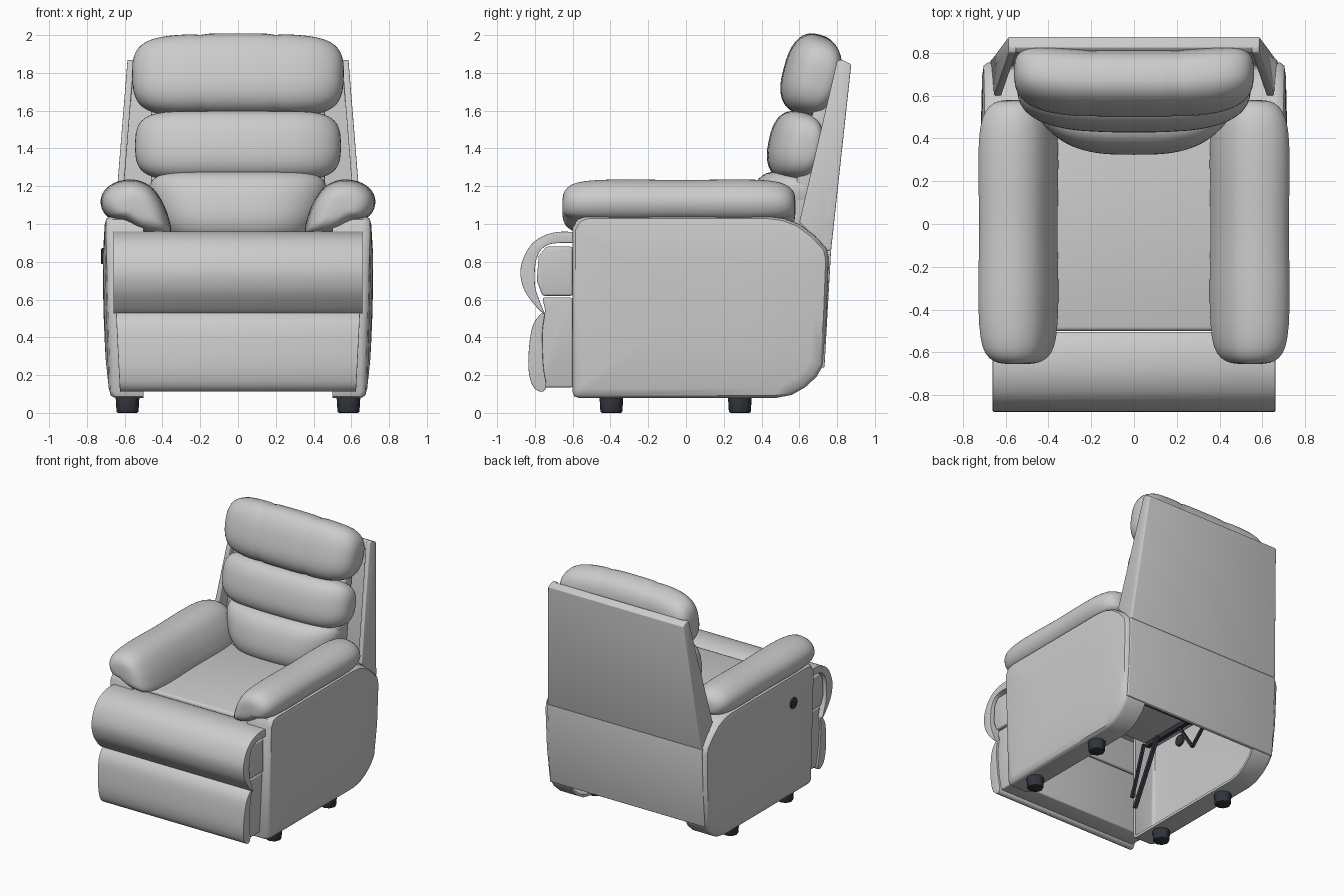
import bpy, bmesh, math
from mathutils import Vector

if "Cube" in bpy.data.objects:
    bpy.data.objects.remove(bpy.data.objects["Cube"])

dark = bpy.data.materials.new("dark_plastic")
dark.diffuse_color = (0.03, 0.035, 0.045, 1)
dark.use_nodes = True
dark.node_tree.nodes["Principled BSDF"].inputs["Base Color"].default_value = dark.diffuse_color


def finish(name, bm, mods=(), mat=None, angle=40):
    bmesh.ops.recalc_face_normals(bm, faces=bm.faces)
    me = bpy.data.meshes.new(name)
    bm.to_mesh(me)
    bm.free()
    ob = bpy.data.objects.new(name, me)
    bpy.context.collection.objects.link(ob)
    bpy.ops.object.select_all(action='DESELECT')
    ob.select_set(True)
    bpy.context.view_layer.objects.active = ob
    for kind, props in mods:
        m = ob.modifiers.new(kind.lower(), kind)
        for k, v in props.items():
            setattr(m, k, v)
        bpy.ops.object.modifier_apply(modifier=m.name)
    if mat:
        ob.data.materials.append(mat)
    bpy.ops.object.shade_smooth_by_angle(angle=math.radians(angle))
    return ob


def bevel(w, seg=3):
    return ('BEVEL', dict(width=w, segments=seg, limit_method='ANGLE', angle_limit=math.radians(35)))


def loft(rings, caps=(True, True)):
    bm = bmesh.new()
    vs = [[bm.verts.new(p) for p in r] for r in rings]
    n = len(vs[0])
    for a, b in zip(vs, vs[1:]):
        for i in range(n):
            bm.faces.new((a[i], a[(i + 1) % n], b[(i + 1) % n], b[i]))
    for use, r in zip(caps, (vs[0], vs[-1])):
        if use:
            bm.faces.new(r)
    return bm


def prism(name, pts, x0, x1, w=0.0, seg=3):
    """Extrude a (y, z) profile between x0(z) and x1(z)."""
    f = [x if callable(x) else (lambda z, x=x: x) for x in (x0, x1)]
    bm = loft([[(g(z), y, z) for y, z in pts] for g in f])
    return finish(name, bm, [bevel(w, seg)] if w else [])


def spline(pts, k=5):
    out, n = [], len(pts)
    for i in range(n):
        p = [Vector(pts[(i + j) % n]) for j in (-1, 0, 1, 2)]
        for s in range(k):
            t = s / k
            out.append(tuple(0.5 * (2 * p[1] + (p[2] - p[0]) * t + (2 * p[0] - 5 * p[1] + 4 * p[2] - p[3]) * t * t
                                    + (3 * p[1] - p[0] - 3 * p[2] + p[3]) * t ** 3)))
    return out


def cushion(name, half, cy, cz, a, b, tilt, bow, taper=0, lift=0, crease=0.0):
    """Pillow running along x: superellipse section, ends rounded off."""
    rings, n, m = [], 36, 44
    ct, st = math.cos(tilt), math.sin(tilt)
    for i in range(m + 1):
        u = math.sin((i / m - 0.5) * math.pi * 0.998)
        s = max(0.02, (1 - abs(u) ** 7) ** (1 / 3))
        s *= 1 - crease * math.exp(-((abs(u) - 0.36) / 0.05) ** 2)
        ring = []
        for j in range(n):
            t = 2 * math.pi * j / n
            c, d = math.cos(t), math.sin(t)
            h = a * s * math.copysign(abs(d) ** 0.8, d)
            w = b * s * math.copysign(abs(c) ** 0.8, c)
            z = h * ct - w * st
            ring.append((u * (half + taper * z), cy + w * ct + h * st + bow * abs(u) ** 3,
                         cz + z + lift * (1 - u * u) * max(0, d)))
        rings.append(ring)
    return finish(name, loft(rings), angle=60)


def bar(name, p, q, w=0.02):
    p, q = Vector(p), Vector(q)
    bm = bmesh.new()
    bmesh.ops.create_cube(bm, size=1)
    rot = (q - p).to_track_quat('Z', 'X')
    for v in bm.verts:
        v.co = (p + q) / 2 + rot @ Vector((v.co.x * w, v.co.y * w, v.co.z * (q - p).length))
    return finish(name, bm, mat=dark)


# Back cushions
cushion("head_cushion", 0.56, 0.655, 1.78, 0.205, 0.145, 0.26, 0.05, 0.03, 0.025, 0.03)
cushion("middle_cushion", 0.545, 0.56, 1.415, 0.183, 0.125, 0.2, 0.08, 0, 0, 0.008)
cushion("lumbar_cushion", 0.45, 0.465, 1.09, 0.185, 0.135, 0.2, 0.13, 0.3)

# Backrest: core, rear panel, wings and the lower rear panel
prism("backrest_core", [(0.5, 0.87), (0.71, 1.75), (0.79, 1.75), (0.68, 0.87)], -0.46, 0.46, 0.02)
wide = lambda z: 0.655 - 0.07 * (z - 1.0) / 0.87
prism("rear_panel", [(0.72, 0.86), (0.8, 1.85), (0.825, 1.87), (0.875, 1.845), (0.768, 0.86)],
      lambda z: -wide(z), wide, 0.006)
prism("lower_rear_panel", [(0.74, 0.86), (0.768, 0.86), (0.733, 0.24), (0.70, 0.24)], -0.67, 0.67, 0.006)

# Seat and front roll
prism("seat", [(-0.5, 0.82), (-0.5, 0.945), (0.45, 0.96), (0.45, 0.82)], -0.62, 0.62, 0.02)
prism("front_roll", spline([(-0.51, 0.925), (-0.60, 0.957), (-0.72, 0.95), (-0.82, 0.89), (-0.875, 0.77),
                            (-0.86, 0.66), (-0.80, 0.57), (-0.75, 0.525), (-0.77, 0.58), (-0.80, 0.68),
                            (-0.79, 0.82), (-0.73, 0.89), (-0.60, 0.90), (-0.52, 0.89)]), -0.66, 0.66, 0.015)
prism("front_core", [(-0.6, 0.62), (-0.76, 0.62), (-0.79, 0.7), (-0.78, 0.83), (-0.74, 0.88), (-0.6, 0.88)],
      -0.645, 0.645, 0.012)

# Footrest
foot_w = lambda z: 0.625 + 0.05 * (z - 0.11)
prism("footrest_pad", spline([(-0.75, 0.53), (-0.80, 0.485), (-0.825, 0.4), (-0.835, 0.25), (-0.815, 0.15),
                              (-0.77, 0.112), (-0.74, 0.14), (-0.755, 0.25), (-0.76, 0.42)]),
      lambda z: -foot_w(z), foot_w, 0.015)
prism("footrest_panel", [(-0.6, 0.135), (-0.75, 0.135), (-0.78, 0.2), (-0.78, 0.42), (-0.745, 0.54),
                         (-0.76, 0.61), (-0.6, 0.61)], lambda z: 0.015 - foot_w(z), lambda z: foot_w(z) - 0.015, 0.01)

# Outline of the side shell and section of the arm pad
side = [(-0.57, 0.08), (0.48, 0.08), (0.56, 0.095), (0.63, 0.135), (0.69, 0.19), (0.725, 0.25), (0.745, 0.5),
        (0.757, 0.82), (0.745, 0.87), (0.68, 0.94), (0.6, 1.0), (0.52, 1.03), (0.44, 1.04), (-0.53, 1.04),
        (-0.575, 1.025), (-0.6, 0.98), (-0.6, 0.11), (-0.592, 0.088)]
arm = [(0.355, 0.945), (0.365, 1.03), (0.40, 1.12), (0.46, 1.2), (0.55, 1.237), (0.65, 1.222), (0.715, 1.17),
       (0.728, 1.10), (0.69, 1.035), (0.60, 1.01), (0.52, 0.965), (0.44, 0.94)]
arm_steps = [(-0.655, 0.35), (-0.645, 0.6), (-0.61, 0.83), (-0.54, 0.95), (-0.4, 1.0), (-0.2, 0.99), (-0.05, 0.965),
             (0.1, 0.98), (0.3, 1.0), (0.45, 0.97), (0.53, 0.84), (0.57, 0.6), (0.58, 0.35)]

for s, tag in ((1, "right"), (-1, "left")):
    prism("back_wing_" + tag, [(0.6, 1.01), (0.8, 1.865), (0.825, 1.87), (0.86, 1.84), (0.76, 0.87), (0.735, 0.87)],
          lambda z: s * wide(z), lambda z: s * (wide(z) - 0.035), 0.006)

    # Side shell: rim and gently bulging outer face, open inward
    rings = []
    for scale, x, lean in ((1, 0.5, 0), (1, 0.66, 0.4), (0.995, 0.685, 0.9), (0.975, 0.703, 1), (0.9, 0.71, 1),
                           (0.6, 0.715, 1), (0.25, 0.715, 1)):
        ring = []
        for y, z in side:
            y, z = 0.05 + (y - 0.05) * scale, 0.58 + (z - 0.58) * scale
            ring.append((s * (x - 0.03 * lean * ((z - 0.75) / 0.67) ** 2), y, z))
        rings.append(ring)
    finish("side_shell_" + tag, loft(rings, (False, True)), [('SOLIDIFY', dict(thickness=0.02, offset=-1))])

    # Arm pad
    rings = [[(s * (0.545 + (x - 0.545) * k), y, 1.09 + (z - 1.09) * k) for x, z in spline(arm, 3)]
             for y, k in arm_steps]
    finish("arm_pad_" + tag, loft(rings), [('SUBSURF', dict(levels=1))], angle=70)

    # Feet
    for y, end in ((-0.395, "front"), (0.285, "rear")):
        bm = bmesh.new()
        bmesh.ops.create_cone(bm, cap_ends=True, segments=8, radius1=0.06, radius2=0.066, depth=0.095)
        for v in bm.verts:
            v.co += Vector((s * 0.585, y, 0.0475))
        finish(f"{end}_foot_{tag}", bm, [bevel(0.01, 2)], dark, 30)

    # Recliner linkage under the seat
    x = s * 0.5
    bar("linkage_rail_" + tag, (x, -0.45, 0.78), (x, 0.4, 0.78), 0.035)
    bar("linkage_rear_arm_" + tag, (x, 0.3, 0.78), (x, 0.05, 0.55))
    bar("linkage_middle_arm_" + tag, (x, 0.05, 0.55), (x, -0.1, 0.78))
    bar("linkage_front_arm_" + tag, (x - s * 0.03, -0.3, 0.78), (x - s * 0.03, -0.55, 0.3), 0.025)
    bar("linkage_front_brace_" + tag, (x - s * 0.03, -0.45, 0.78), (x - s * 0.03, -0.58, 0.4))

bar("linkage_cross_bar", (-0.5, 0.05, 0.75), (0.5, 0.05, 0.75), 0.03)

# Recline button on the left side
bm = bmesh.new()
bmesh.ops.create_cone(bm, cap_ends=True, segments=24, radius1=0.042, radius2=0.042, depth=0.05)
for v in bm.verts:
    v.co = Vector((-0.7 + v.co.z, -0.31 + v.co.x, 0.83 + v.co.y))
finish("recline_button", bm, [bevel(0.006, 2)], dark)
